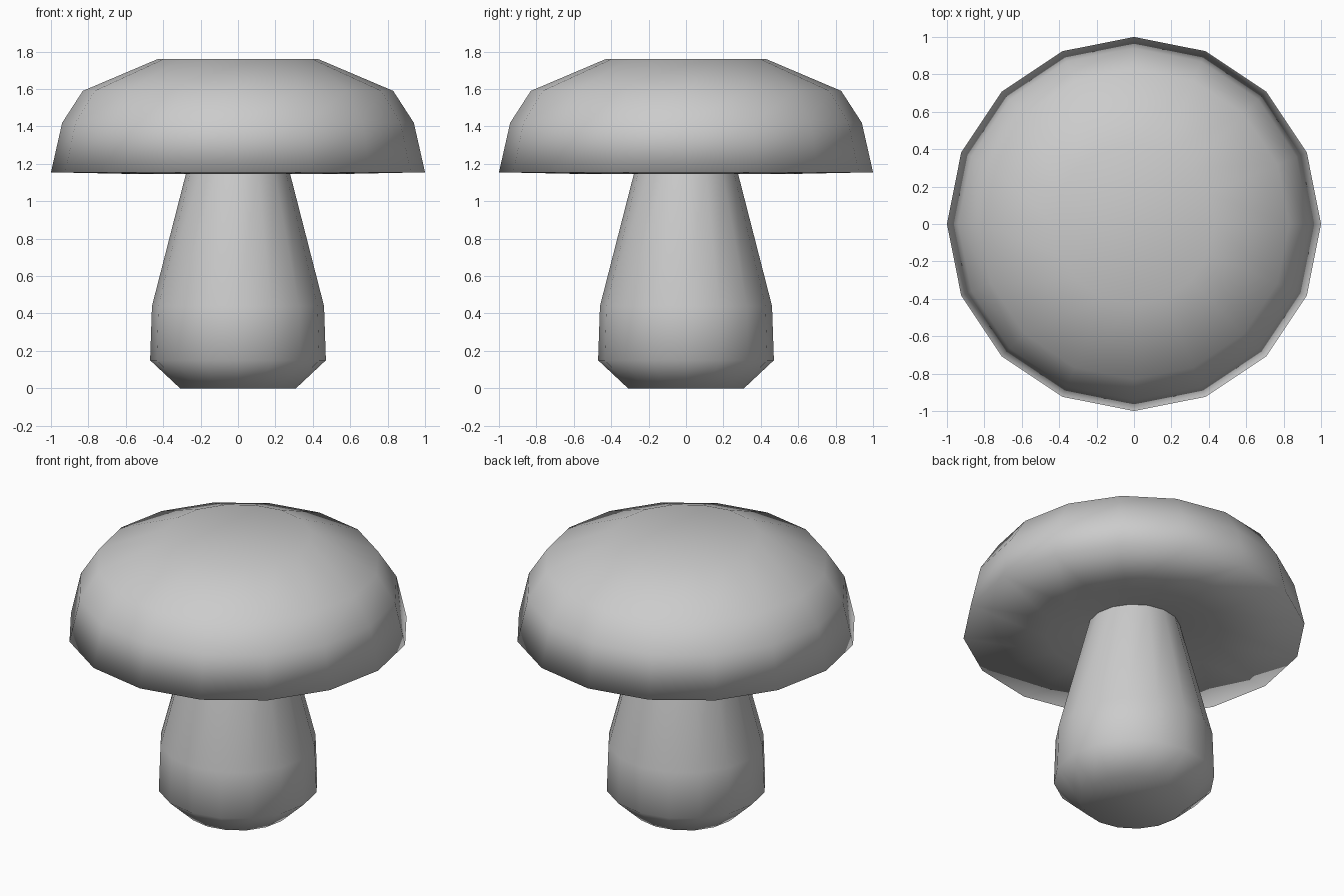
import bpy, bmesh, math

if "Cube" in bpy.data.objects:
    bpy.data.objects.remove(bpy.data.objects["Cube"])

SIDES = 16


def lathe(name, profile, close_top=True, close_bottom=True):
    """Turn a bottom-to-top (radius, z) profile around the z axis."""
    bm = bmesh.new()
    rings = []
    for r, z in profile:
        rings.append([bm.verts.new((r * math.cos(2 * math.pi * i / SIDES),
                                    r * math.sin(2 * math.pi * i / SIDES), z))
                      for i in range(SIDES)])
    for lower, upper in zip(rings, rings[1:]):
        for i in range(SIDES):
            j = (i + 1) % SIDES
            bm.faces.new((lower[i], lower[j], upper[j], upper[i]))
    if close_bottom:
        bm.faces.new(rings[0][::-1])
    if close_top:
        bm.faces.new(rings[-1])
    for f in bm.faces:
        f.smooth = True
    mesh = bpy.data.meshes.new(name)
    bm.to_mesh(mesh)
    bm.free()
    obj = bpy.data.objects.new(name, mesh)
    bpy.context.collection.objects.link(obj)
    return obj


# Stem: bulging foot tapering up into the cap
lathe("stem", [(0.31, 0), (0.47, 0.15), (0.46, 0.44), (0.27, 1.18)],
      close_top=False)

# Cap: nearly flat underside from the stem to the rim, then the dome
lathe("cap", [(0.27, 1.18), (0.52, 1.145), (1.0, 1.155), (0.94, 1.42),
              (0.83, 1.59), (0.43, 1.76)], close_bottom=False)
